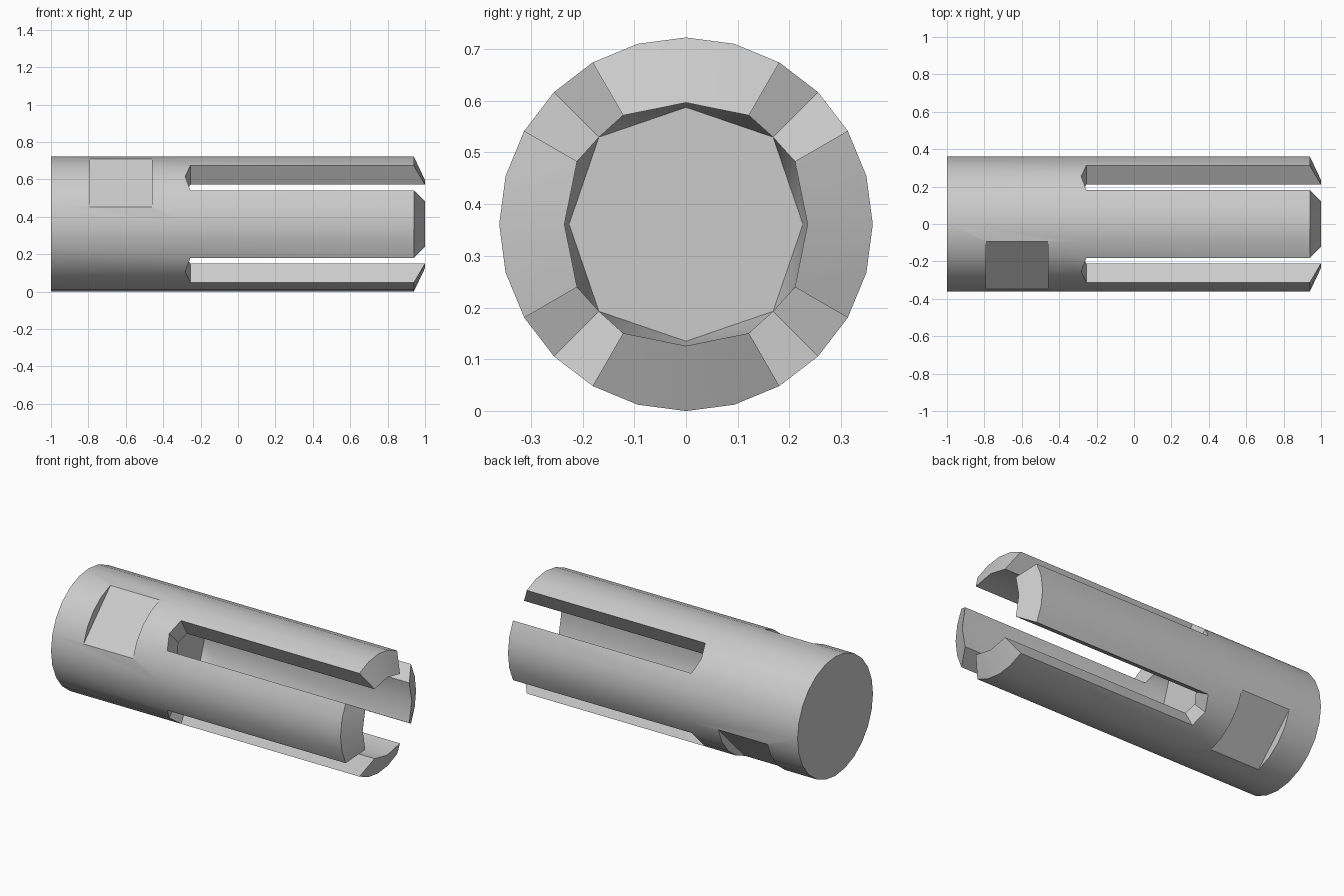
import bpy, bmesh
from math import sin, cos, radians

RADIUS = 0.361
CLOSED, SHOULDER, TIP, FLOOR = -1, 0.94, 1, -0.385

cube = bpy.data.objects.get("Cube")
if cube:
    bpy.data.objects.remove(cube, do_unlink=True)

steel = bpy.data.materials.new("plain grey metal")
steel.use_nodes = True
GREY = (0.6, 0.6, 0.6, 1)
steel.diffuse_color = GREY
steel.node_tree.nodes["Principled BSDF"].inputs["Base Color"].default_value = GREY


def polar(x, degrees, r):
    """Point around the long axis of the part."""
    a = radians(degrees)
    return (x, r * cos(a), RADIUS + r * sin(a))


def make_object(name, bm):
    bmesh.ops.remove_doubles(bm, verts=bm.verts, dist=0.0005)
    bmesh.ops.recalc_face_normals(bm, faces=bm.faces)
    mesh = bpy.data.meshes.new(name)
    bm.to_mesh(mesh)
    bm.free()
    mesh.materials.append(steel)
    obj = bpy.data.objects.new(name, mesh)
    bpy.context.collection.objects.link(obj)
    return obj


def add_face(bm, *points):
    bm.faces.new([bm.verts.new(p) for p in points])


def root_x(a):
    """Slots end in a shallow point halfway between the fingers."""
    return -0.282 if abs(a) == 45 else -0.255


def add_quarter(bm, turn):
    """One finger, one slot end and their share of the body and bore."""
    def outer(x, a):
        return polar(x, turn + a, RADIUS)

    def inner(x, a):
        return polar(x, turn + a, {0: 0.235, 30: 0.243, 45: 0.238}[abs(a)])

    def floor(a):
        return polar(FLOOR, turn + a, 0.238 if a else 0.226)

    # Solid body wall
    for a in range(-45, 45, 15):
        b = a + 15
        add_face(bm, outer(CLOSED, a), outer(CLOSED, b), outer(root_x(b), b), outer(root_x(a), a))
    # Outer skin of the finger
    for a in range(-30, 30, 15):
        b = a + 15
        add_face(bm, outer(root_x(a), a), outer(root_x(b), b), outer(SHOULDER, b), outer(SHOULDER, a))
    # Mirrored halves: inner skin, bevelled tip, slot wall, slot end and bore taper
    for s in (-1, 1):
        e, m = 30 * s, 45 * s
        root_e, root_m, root_0 = inner(root_x(e), e), inner(root_x(m), m), inner(root_x(0), 0)
        add_face(bm, root_0, root_e, inner(TIP, e), inner(TIP, 0))
        add_face(bm, inner(TIP, 0), inner(TIP, e), outer(SHOULDER, e),
                 outer(SHOULDER, e / 2), outer(SHOULDER, 0))
        add_face(bm, root_e, outer(root_x(e), e), outer(SHOULDER, e), inner(TIP, e))
        add_face(bm, root_e, outer(root_x(e), e), outer(root_x(m), m), root_m)
        add_face(bm, root_m, root_e, floor(m))
        add_face(bm, root_e, root_0, floor(0), floor(m))


# Slotted sleeve, a quarter at a time, closed by the end disc and the bore floor
bm = bmesh.new()
for turn in range(0, 360, 90):
    add_quarter(bm, turn)
add_face(bm, *[polar(CLOSED, a, RADIUS) for a in range(0, 360, 15)])
add_face(bm, *[polar(FLOOR, a, 0.238 if a % 90 else 0.226) for a in range(0, 360, 45)])
body = make_object("slotted_sleeve", bm)

# Two opposed spanner flats near the closed end
bpy.context.view_layer.objects.active = body
for direction in (135, 315):
    bm = bmesh.new()
    ends = [[polar(x, direction + side, r)
             for side, r in ((-31, 0.364), (-31, 0.6), (31, 0.6), (31, 0.364))]
            for x in (-0.79, -0.46)]
    for end in ends:
        add_face(bm, *end)
    for i in range(4):
        j = (i + 1) % 4
        add_face(bm, ends[0][i], ends[0][j], ends[1][j], ends[1][i])
    cutter = make_object("flat_cutter", bm)
    cutter.hide_render = True
    mod = body.modifiers.new("flat", 'BOOLEAN')
    mod.operation = 'DIFFERENCE'
    mod.solver = 'EXACT'
    mod.object = cutter
    bpy.ops.object.modifier_apply(modifier=mod.name)
    bpy.data.objects.remove(cutter, do_unlink=True)

# Smooth the round surfaces
bpy.ops.object.select_all(action='DESELECT')
body.select_set(True)
bpy.ops.object.shade_smooth_by_angle(angle=radians(35))
